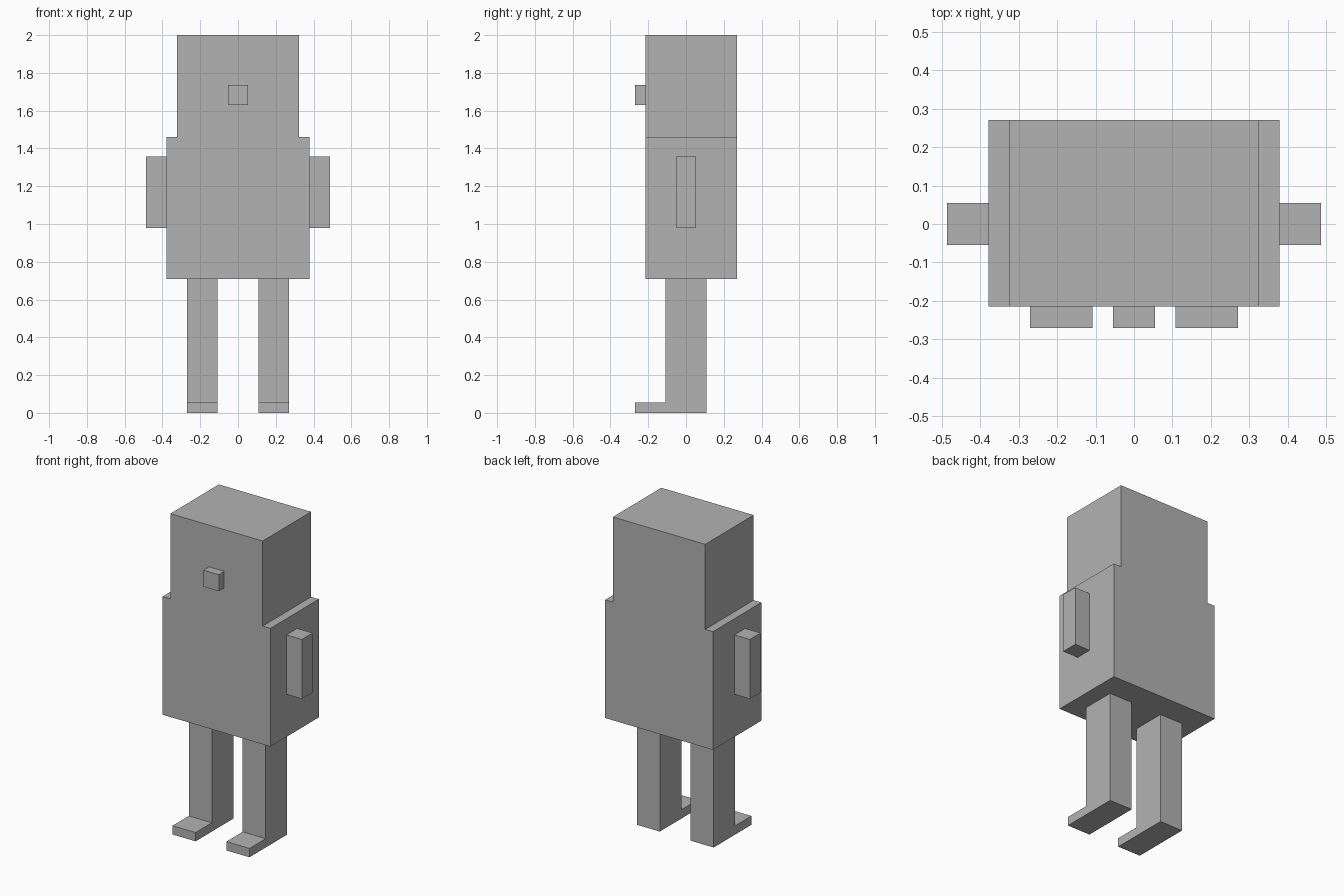
import bpy
import bmesh
from mathutils import Vector

cube = bpy.data.objects.get("Cube")
if cube:
    bpy.data.objects.remove(cube, do_unlink=True)

GREY = (0.45, 0.45, 0.45, 1)
grey = bpy.data.materials.new("plain_grey")
grey.use_nodes = True
grey.diffuse_color = GREY
grey.node_tree.nodes["Principled BSDF"].inputs["Base Color"].default_value = GREY


def extrude(name, outline, direction):
    """Extrude a closed flat outline into a solid part."""
    bm = bmesh.new()
    face = bm.faces.new([bm.verts.new(p) for p in outline])
    result = bmesh.ops.extrude_face_region(bm, geom=[face], use_keep_orig=True)
    moved = [g for g in result["geom"] if isinstance(g, bmesh.types.BMVert)]
    bmesh.ops.translate(bm, verts=moved, vec=Vector(direction))
    bmesh.ops.recalc_face_normals(bm, faces=bm.faces[:])
    mesh = bpy.data.meshes.new(name)
    bm.to_mesh(mesh)
    bm.free()
    mesh.materials.append(grey)
    obj = bpy.data.objects.new(name, mesh)
    bpy.context.collection.objects.link(obj)
    return obj


def box(name, x, y, z):
    outline = [(x[0], y[0], z[0]), (x[1], y[0], z[0]),
               (x[1], y[1], z[0]), (x[0], y[1], z[0])]
    return extrude(name, outline, (0, 0, z[1] - z[0]))


# Body and narrower head share one stepped silhouette
half = [(0.378, 0.71), (0.378, 1.46), (0.324, 1.46), (0.324, 2.0)]
silhouette = half + [(-x, z) for x, z in reversed(half)]
extrude("body_and_head", [(x, -0.215, z) for x, z in silhouette], (0, 0.485, 0))

# Nose
box("nose", (-0.054, 0.054), (-0.27, -0.215), (1.63, 1.735))

# L-shaped legs with feet, and short arms, on both sides
leg_profile = [(-0.27, 0), (0.108, 0), (0.108, 0.71),
               (-0.108, 0.71), (-0.108, 0.056), (-0.27, 0.056)]
for side, s in (("left", 1), ("right", -1)):
    extrude(side + "_leg", [(s * 0.108, y, z) for y, z in leg_profile],
            (s * 0.162, 0, 0))
    box(side + "_arm", (s * 0.378, s * 0.486), (-0.054, 0.054), (0.98, 1.357))
